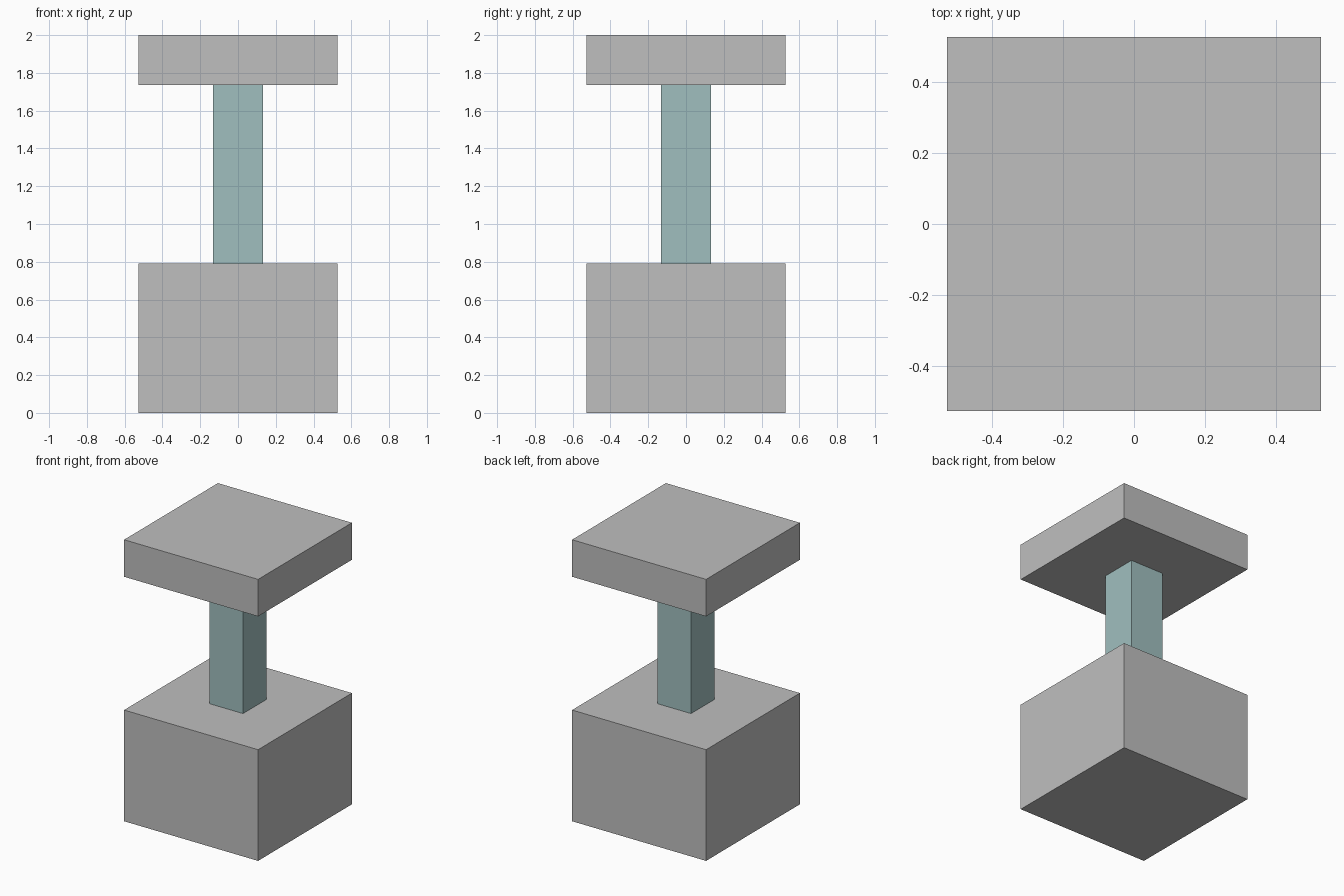
import bpy

if "Cube" in bpy.data.objects:
    bpy.data.objects.remove(bpy.data.objects["Cube"])


def material(name, rgb):
    mat = bpy.data.materials.new(name)
    mat.diffuse_color = (*rgb, 1)
    mat.use_nodes = True
    mat.node_tree.nodes["Principled BSDF"].inputs["Base Color"].default_value = mat.diffuse_color
    return mat


def block(name, width, z0, z1, mat):
    """Square block centred on the z axis, from z0 up to z1."""
    bpy.ops.mesh.primitive_cube_add(size=1, location=(0, 0, (z0 + z1) / 2))
    obj = bpy.context.object
    obj.name = name
    obj.scale = (width, width, z1 - z0)
    bpy.ops.object.transform_apply(location=False, rotation=False, scale=True)
    obj.data.materials.append(mat)
    return obj


grey = material("light grey", (0.52, 0.52, 0.52))
teal = material("pale teal", (0.352, 0.52, 0.52))

# Heavy base, slim post and flat cap
block("base", 1.053, 0, 0.79, grey)
block("post", 0.263, 0.79, 1.737, teal)
block("cap", 1.053, 1.737, 2, grey)
